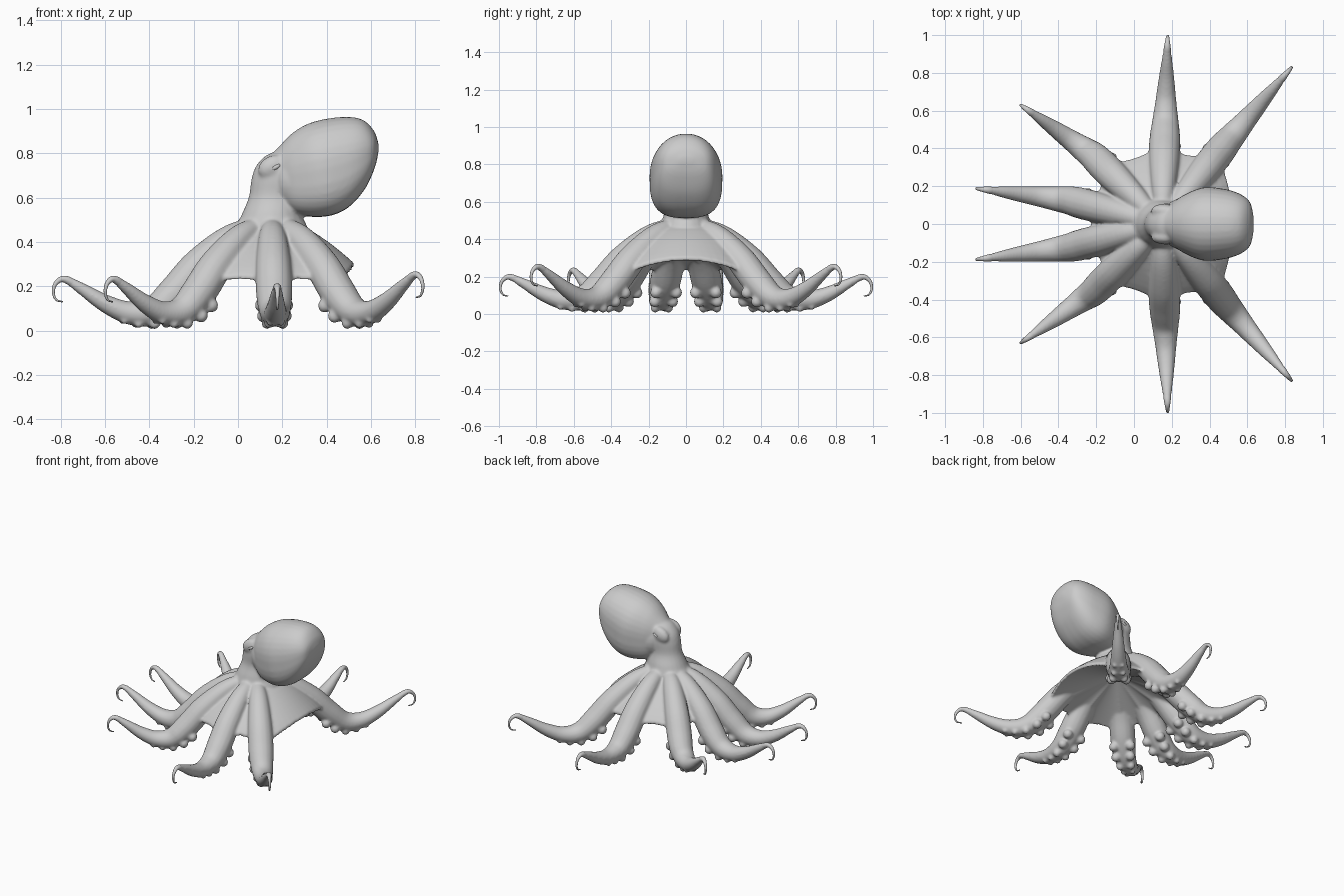
import bpy, bmesh
from math import sin, cos, pi, atan2, hypot
from mathutils import Vector, Matrix

if "Cube" in bpy.data.objects:
    bpy.data.objects.remove(bpy.data.objects["Cube"])

BASE = Vector((0.15, 0, 0))
# each arm: (knee x, y), (tip x, y), extra lift of the tip; mirrored over y
ARMS = [((0.49, 0.43), (0.835, 0.83), 0.02), ((0.165, 0.5), (0.178, 0.995), -0.035),
        ((-0.22, 0.365), (-0.6, 0.63), 0.0), ((-0.34, 0.125), (-0.835, 0.188), 0.0)]
ALL_ARMS = [((k[0], s * k[1]), (t[0], s * t[1]), l) for s in (1, -1)
            for k, t, l in (ARMS if s == 1 else ARMS[::-1])]
# shared arm profile: reach, height, radius
PROFILE = [(0.03, 0.49, 0.030), (0.18, 0.425, 0.058), (0.33, 0.30, 0.075), (0.44, 0.175, 0.078),
           (0.54, 0.09, 0.067), (0.65, 0.08, 0.053), (0.76, 0.122, 0.041), (0.87, 0.19, 0.027),
           (0.945, 0.232, 0.016), (0.985, 0.215, 0.010), (0.998, 0.175, 0.007),
           (0.985, 0.14, 0.005), (0.955, 0.13, 0.003)]


def spline(keys, n=6):
    """Catmull-Rom samples through tuples of equal length."""
    keys = [Vector(k) for k in keys]
    out = []
    for i in range(len(keys) - 1):
        a, b, c, d = keys[max(i - 1, 0)], keys[i], keys[i + 1], keys[min(i + 2, len(keys) - 1)]
        for j in range(n):
            t = j / n
            out.append(0.5 * (2 * b + (c - a) * t + (2 * a - 5 * b + 4 * c - d) * t * t
                              + (3 * b - a - 3 * c + d) * t ** 3))
    return out + [keys[-1]]


def ring(c, u, v, n=24, e=1.0, e_low=None):
    """Superellipse section around c with half axes u and v (e_low: exponent on the -u side)."""
    pts = []
    for i in range(n):
        x, y = cos(2 * pi * i / n), sin(2 * pi * i / n)
        p = e if x >= 0 or e_low is None else e_low
        pts.append(c + u * (abs(x) ** p * (1 if x >= 0 else -1)) + v * (abs(y) ** p * (1 if y >= 0 else -1)))
    return pts


def skin(bm, rings, closed=False):
    loops = [[bm.verts.new(p) for p in r] for r in rings]
    for a, b in zip(loops, loops[1:] + (loops[:1] if closed else [])):
        n = len(a)
        for i in range(n):
            bm.faces.new((a[i], a[(i + 1) % n], b[(i + 1) % n], b[i]))
    if not closed:
        bm.faces.new(loops[0])
        bm.faces.new(loops[-1][::-1])


def ball(bm, c, size, seg=14, tilt=0.0):
    bmesh.ops.create_uvsphere(bm, u_segments=seg, v_segments=seg // 2 + 2, radius=1,
                              matrix=Matrix.Translation(c) @ Matrix.Rotation(tilt, 4, 'Y')
                              @ Matrix.Diagonal((*size, 1)))


def finish(bm, name):
    bmesh.ops.recalc_face_normals(bm, faces=bm.faces)
    me = bpy.data.meshes.new(name)
    bm.to_mesh(me)
    bm.free()
    me.polygons.foreach_set("use_smooth", [True] * len(me.polygons))
    ob = bpy.data.objects.new(name, me)
    bpy.context.collection.objects.link(ob)
    return ob


def plan(arm, r):
    """Ground position of an arm at reach r (bends at the knee, r = 0.5)."""
    k, t = Vector((*arm[0], 0)), Vector((*arm[1], 0))
    return BASE.lerp(k, r / 0.5) if r < 0.5 else k.lerp(t, (r - 0.5) / 0.5)


def arm_frames(arm):
    """Centre, side axis, up axis and radius along an arm."""
    d = Vector((*arm[1], 0)) - BASE
    u = Vector((-d.y, d.x, 0)).normalized()
    s = spline(PROFILE)
    pts = [plan(arm, r) + Vector((0, 0, z + arm[2] * min(1, max(0, (r - 0.6) / 0.35)))) for r, z, _ in s]
    out = []
    for i, p in enumerate(pts):
        t = (pts[min(i + 1, len(pts) - 1)] - pts[max(i - 1, 0)]).normalized()
        out.append((p, u, t.cross(u).normalized(), s[i][2]))
    return out


body, tips, eyes = (bmesh.new() for _ in range(3))

# arms, curled tips and paired suckers
for arm in ALL_ARMS:
    fr = arm_frames(arm)
    rings = [ring(p, u * r * 1.06, v * r, 16) for p, u, v, r in fr]
    skin(body, rings[:50])
    tail = rings[42:]
    for i, k in enumerate((0.6, 0.7, 0.8, 0.88, 0.95)):
        c = fr[42 + i][0]
        tail[i] = [c.lerp(q, k) for q in tail[i]]
    skin(tips, tail)
    for i, k, w in ((19, 0.42, 0.72), (22, 0.44, 0.68), (25, 0.42, 0.55), (28, 0.36, 0.5),
                    (31, 0.32, 0.5)):
        p, u, v, r = fr[i]
        for side in (-1, 1):
            ball(body, p - v * r * 0.8 + u * side * r * w, (r * k,) * 3)

# web between neighbouring arms, with a shallow cone as its underside
cols = []
STEPS = 16
heights = spline([(r, z) for r, z, _ in PROFILE[:6]], 12)


def arm_z(r):
    for a, b in zip(heights, heights[1:]):
        if r <= b[0]:
            return a[1] + (b[1] - a[1]) * (r - a[0]) / (b[0] - a[0])


for i, a in enumerate(ALL_ARMS):
    b = ALL_ARMS[(i + 1) % 8]
    back = i == 7
    for j in range(STEPS):
        t = j / STEPS
        w = sin(pi * t)
        edge = 0.45 - (0.11 if back else 0.08) * w ** 0.6
        top = []
        for m in range(12):
            r = 0.03 + (edge - 0.03) * m / 11
            pa, pb = plan(a, r) - BASE, plan(b, r) - BASE
            aa, ab = atan2(pa.y, pa.x), atan2(pb.y, pb.x)
            if ab < aa:
                ab += 2 * pi
            ang = aa + (ab - aa) * t
            rad = hypot(pa.x, pa.y) * (1 - t) + hypot(pb.x, pb.y) * t
            sag = (0.01 if back else 0.03) * w * min(1, r / 0.2)
            top.append(BASE + Vector((cos(ang) * rad, sin(ang) * rad, arm_z(r) + 0.025 - sag)))
        low = []
        for m, p in enumerate(top):
            z = 0.385 + (top[-1].z - 0.022 - 0.385) * m / 11
            low.append(Vector((p.x, p.y, min(z, p.z - 0.022))))
        cols.append(top + low[::-1])
skin(body, cols, closed=True)

# neck and face: height, x from, x to, half width
neck = [(0.385, 0.09, 0.21, 0.06), (0.45, -0.01, 0.31, 0.13), (0.52, 0.015, 0.29, 0.122),
        (0.60, 0.048, 0.29, 0.098), (0.68, 0.06, 0.30, 0.1), (0.74, 0.08, 0.30, 0.098),
        (0.785, 0.12, 0.28, 0.078), (0.805, 0.16, 0.25, 0.03)]
skin(body, [ring(Vector(((a + b) / 2, 0, z)), Vector(((b - a) / 2, 0, 0)), Vector((0, w, 0)))
            for z, a, b, w in spline(neck)])
ball(body, (0.25, 0, 0.68), (0.11, 0.135, 0.14), 24)

# mantle sections: upper x, z, lower x, z, half width
mantle = [(0.13, 0.775, 0.15, 0.68, 0.05), (0.18, 0.825, 0.20, 0.58, 0.10),
          (0.25, 0.895, 0.265, 0.525, 0.15), (0.34, 0.942, 0.39, 0.514, 0.193),
          (0.47, 0.964, 0.49, 0.55, 0.185), (0.56, 0.952, 0.57, 0.635, 0.157),
          (0.614, 0.90, 0.617, 0.735, 0.112), (0.634, 0.84, 0.634, 0.81, 0.03)]
skin(body, [ring((Vector((a, 0, b)) + Vector((c, 0, d))) / 2, Vector((a - c, 0, b - d)) / 2,
                 Vector((0, w, 0)), 32, 0.96, 0.66) for a, b, c, d, w in spline(mantle)])

# brow bulges and slit eyes
for side in (-1, 1):
    ball(body, (0.155, side * 0.07, 0.738), (0.07, 0.037, 0.05), tilt=-0.5)
    ball(eyes, (0.17, side * 0.1, 0.737), (0.024, 0.009, 0.01), tilt=-0.5)

# fuse the body into one soft skin
ob = finish(body, "octopus_body")
rm = ob.modifiers.new("fuse", 'REMESH')
rm.mode = 'VOXEL'
rm.voxel_size = 0.008
rm.use_smooth_shade = True
sm = ob.modifiers.new("soften", 'SMOOTH')
sm.factor = 0.5
sm.iterations = 9
finish(tips, "arm_tips")
finish(eyes, "eyes")
